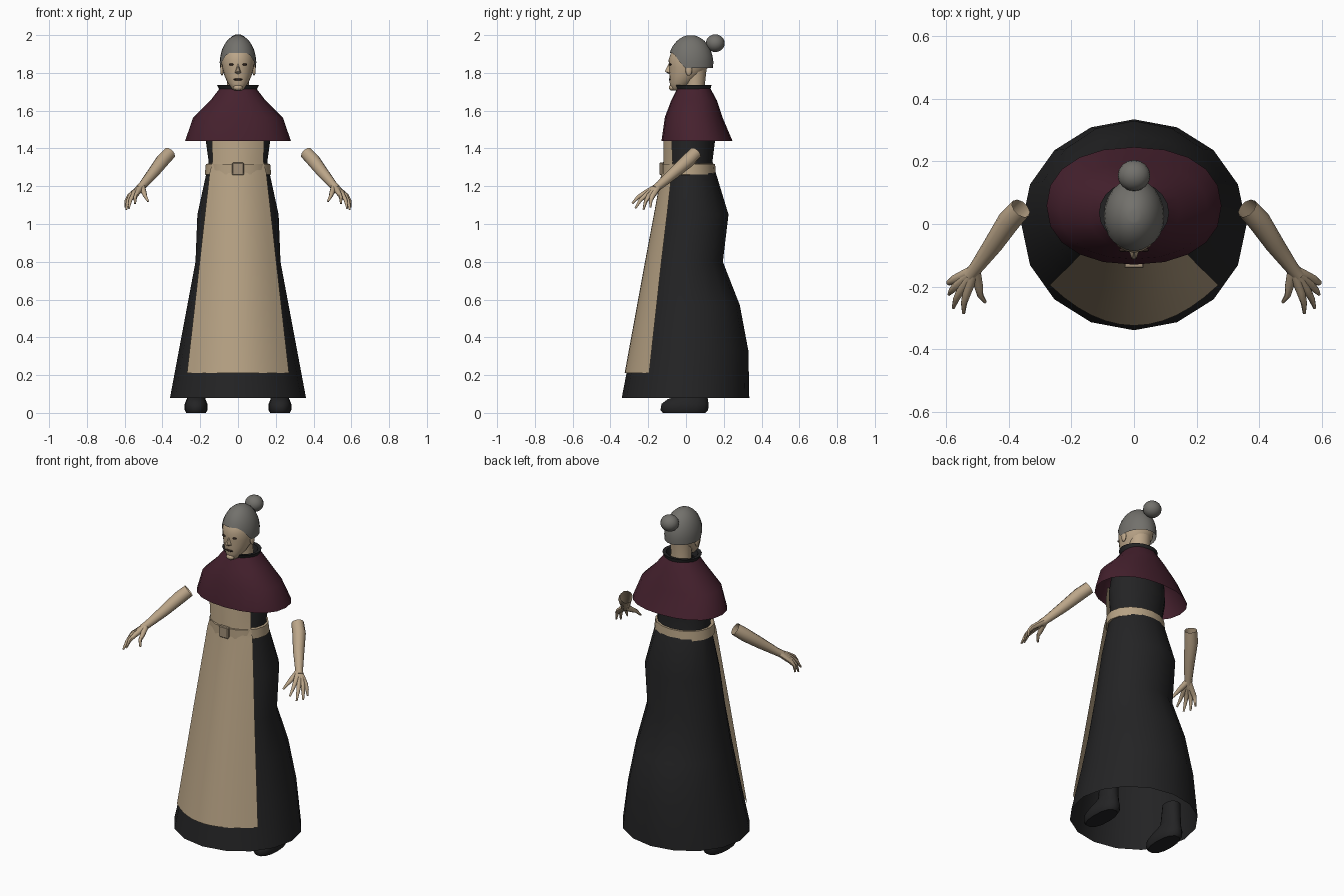
import bpy, bmesh
from math import sin, cos, pi, sqrt, radians, copysign
from mathutils import Vector

cube = bpy.data.objects.get("Cube")
if cube:
    bpy.data.objects.remove(cube)


def material(name, rgb):
    m = bpy.data.materials.new(name)
    m.use_nodes = True
    m.diffuse_color = (*rgb, 1)
    m.node_tree.nodes["Principled BSDF"].inputs["Base Color"].default_value = (*rgb, 1)
    m.node_tree.nodes["Principled BSDF"].inputs["Roughness"].default_value = 0.8
    return m


SKIN = material("skin", (0.50, 0.38, 0.25))
LINEN = material("linen", (0.47, 0.36, 0.23))
BUCKLE = material("dull_buckle", (0.36, 0.28, 0.19))
BLACK = material("black_cloth", (0.017, 0.017, 0.018))
WINE = material("wine_wool", (0.060, 0.015, 0.027))
HAIR = material("grey_hair", (0.17, 0.165, 0.15))
DARK = material("dark_features", (0.03, 0.018, 0.013))


def finish(bm, name, mat, angle=45):
    bmesh.ops.recalc_face_normals(bm, faces=bm.faces)
    me = bpy.data.meshes.new(name)
    bm.to_mesh(me)
    bm.free()
    me.materials.append(mat)
    ob = bpy.data.objects.new(name, me)
    bpy.context.collection.objects.link(ob)
    bpy.ops.object.select_all(action="DESELECT")
    ob.select_set(True)
    bpy.context.view_layer.objects.active = ob
    bpy.ops.object.shade_smooth_by_angle(angle=radians(angle))
    return ob


def grid(name, rows, mat, closed=True, caps=(False, False)):
    """Skin rows of points into a surface."""
    bm = bmesh.new()
    vs = [[bm.verts.new(p) for p in row] for row in rows]
    n = len(rows[0])
    for a, b in zip(vs, vs[1:]):
        for i in range(n if closed else n - 1):
            j = (i + 1) % n
            bm.faces.new((a[i], a[j], b[j], b[i]))
    for cap, row in zip(caps, (vs[0], vs[-1])):
        if cap:
            bm.faces.new(row)
    return finish(bm, name, mat)


def loft(name, rings, mat, n=16, x0=0, power=1, caps=(False, False)):
    """Horizontal oval rings given as (z, half width, front y, back y)."""
    rows = []
    for z, rx, yf, yb in rings:
        row = []
        for i in range(n):
            c, s = cos(2 * pi * i / n), sin(2 * pi * i / n)
            c, s = (copysign(abs(k) ** power, k) for k in (c, s))
            row.append((x0 + rx * c, (yf + yb) / 2 + (yb - yf) / 2 * s, z))
        rows.append(row)
    return grid(name, rows, mat, caps=caps)


def tube(name, path, radii, mat, n=10, caps=(True, True)):
    pts = [Vector(p) for p in path]
    rows = []
    for i, p in enumerate(pts):
        d = (pts[min(i + 1, len(pts) - 1)] - pts[max(i - 1, 0)]).normalized()
        u = d.cross(Vector((0, 0, 1))).normalized()
        v = d.cross(u)
        rows.append([p + radii[i] * (u * cos(2 * pi * k / n) + v * sin(2 * pi * k / n))
                     for k in range(n)])
    return grid(name, rows, mat, caps=caps)


def ball(name, centre, radii, mat, segs=16):
    bm = bmesh.new()
    bmesh.ops.create_uvsphere(bm, u_segments=segs, v_segments=segs // 2 + 2, radius=1)
    bmesh.ops.scale(bm, vec=radii, verts=bm.verts)
    bmesh.ops.translate(bm, vec=centre, verts=bm.verts)
    return finish(bm, name, mat, 60)


# Dress: flared skirt, waist and bodice
loft("dress", [(0.08, 0.36, -0.34, 0.335), (0.33, 0.313, -0.292, 0.33),
               (0.57, 0.268, -0.246, 0.285), (0.80, 0.225, -0.202, 0.195),
               (1.05, 0.215, -0.155, 0.225), (1.28, 0.165, -0.11, 0.155),
               (1.33, 0.155, -0.105, 0.14), (1.45, 0.172, -0.105, 0.155),
               (1.58, 0.16, -0.08, 0.15), (1.70, 0.08, -0.03, 0.11)], BLACK)

# Apron: rows of (z, half width, centre y, edge y)
apron_rows = []
for z, hw, yc, ye in [(0.21, 0.27, -0.325, -0.195), (0.80, 0.203, -0.217, -0.13),
                      (1.05, 0.175, -0.17, -0.10), (1.27, 0.15, -0.13, -0.075),
                      (1.33, 0.135, -0.12, -0.07), (1.44, 0.138, -0.12, -0.075),
                      (1.52, 0.13, -0.105, -0.07)]:
    apron_rows.append([(hw * k / 6, yc + (ye - yc) * (k / 6) ** 2, z) for k in range(-6, 7)])
grid("apron", apron_rows, LINEN, closed=False)

# Belt and buckle
loft("belt", [(1.258, 0.160, -0.115, 0.145), (1.262, 0.176, -0.132, 0.158),
              (1.318, 0.170, -0.132, 0.154), (1.32, 0.150, -0.11, 0.135)], LINEN)
bm = bmesh.new()
bmesh.ops.create_cube(bm, size=1)
bmesh.ops.scale(bm, vec=(0.062, 0.022, 0.066), verts=bm.verts)
bmesh.ops.translate(bm, vec=(0, -0.13, 1.292), verts=bm.verts)
bmesh.ops.bevel(bm, geom=bm.edges[:], offset=0.004, segments=1, affect="EDGES")
finish(bm, "belt_buckle", BUCKLE, 30)

# Shoulder cape and stand-up collar
loft("cape", [(1.44, 0.28, -0.13, 0.246), (1.565, 0.237, -0.112, 0.193),
              (1.655, 0.145, -0.078, 0.163), (1.72, 0.095, -0.045, 0.128)],
     WINE, n=20, power=0.9)
loft("collar", [(1.69, 0.098, -0.048, 0.128), (1.715, 0.10, -0.05, 0.13),
                (1.737, 0.112, -0.062, 0.135), (1.735, 0.092, -0.04, 0.115),
                (1.69, 0.08, -0.03, 0.105)], BLACK, n=20)

# Neck and head
loft("neck", [(1.66, 0.065, 0.0, 0.105), (1.74, 0.058, -0.01, 0.10),
              (1.83, 0.062, -0.02, 0.11)], SKIN)
loft("head", [(1.706, 0.018, -0.07, -0.035), (1.718, 0.034, -0.08, -0.005),
              (1.745, 0.054, -0.086, 0.035), (1.785, 0.072, -0.088, 0.08),
              (1.83, 0.085, -0.09, 0.118), (1.87, 0.088, -0.092, 0.128),
              (1.91, 0.082, -0.078, 0.12), (1.96, 0.05, -0.035, 0.09)],
     SKIN, n=20, caps=(True, True))

# Hair cap with a hairline that rises over the forehead
hair_rows = []
for t in range(9):
    row = []
    for i in range(24):
        a = 2 * pi * i / 24
        low = 1.825 + 0.08 * min(1, max(0, -sin(a) * 1.8 - 0.45))
        z = low + (1.9985 - low) * sin(t / 8 * pi / 2)
        k = sqrt(max(0, 1 - ((z - 1.85) / 0.15) ** 2))
        row.append((0.097 * k * cos(a), 0.025 + 0.12 * k * sin(a), z))
    hair_rows.append(row)
grid("hair", hair_rows, HAIR, caps=(False, True))
ball("hair_bun", (0, 0.155, 1.957), (0.052, 0.05, 0.047), HAIR)

# Face
bm = bmesh.new()
nose = [(0, -0.088, 1.855), (0.018, -0.082, 1.80), (-0.018, -0.082, 1.80),
        (0.006, -0.112, 1.808), (-0.006, -0.112, 1.808), (0, -0.09, 1.793)]
bmesh.ops.convex_hull(bm, input=[bm.verts.new(p) for p in nose])
finish(bm, "nose", SKIN, 60)
ball("mouth", (0, -0.085, 1.765), (0.026, 0.0065, 0.006), DARK, 12)
ball("chin", (0, -0.073, 1.722), (0.025, 0.018, 0.016), SKIN, 12)

for side, s in (("left", 1), ("right", -1)):
    ball(side + "_eye", (s * 0.035, -0.083, 1.845), (0.014, 0.006, 0.006), DARK, 12)
    ball(side + "_ear", (s * 0.085, 0.015, 1.815), (0.009, 0.018, 0.03), SKIN, 12)

    # Bare forearm, open at the elbow
    def flip(points):
        return [(s * x, y, z) for x, y, z in points]
    tube(side + "_forearm", flip([(0.362, 0.05, 1.375), (0.40, 0.01, 1.335),
                                  (0.45, -0.065, 1.27), (0.505, -0.14, 1.205),
                                  (0.525, -0.165, 1.185)]),
         [0.035, 0.037, 0.031, 0.022, 0.021], SKIN, caps=(False, True))

    # Hand: each finger runs from the wrist through its knuckle to the tip
    wrist = Vector((0.51, -0.148, 1.198))
    fingers = {"thumb": ((0.497, -0.20, 1.165), (0.476, -0.25, 1.12)),
               "index_finger": ((0.533, -0.215, 1.165), (0.545, -0.285, 1.108)),
               "middle_finger": ((0.551, -0.207, 1.158), (0.578, -0.268, 1.083)),
               "ring_finger": ((0.566, -0.194, 1.152), (0.592, -0.225, 1.076)),
               "little_finger": ((0.576, -0.178, 1.147), (0.596, -0.188, 1.088))}
    for name, (knuckle, tip) in fingers.items():
        k, t = Vector(knuckle), Vector(tip)
        bend = k.lerp(t, 0.5) + Vector((0.005, -0.004, 0.006))
        tube(f"{side}_{name}", flip([wrist, k, bend, t]),
             [0.019, 0.014, 0.010, 0.005], SKIN, n=8)

    # Shoe with ankle
    loft(side + "_shoe", [(0.0, 0.052, -0.125, 0.105), (0.015, 0.06, -0.138, 0.12),
                          (0.048, 0.06, -0.132, 0.122), (0.072, 0.05, -0.10, 0.118),
                          (0.10, 0.043, -0.02, 0.112), (0.22, 0.042, 0.0, 0.105)],
         BLACK, n=14, x0=s * 0.222, power=0.85, caps=(True, True))
